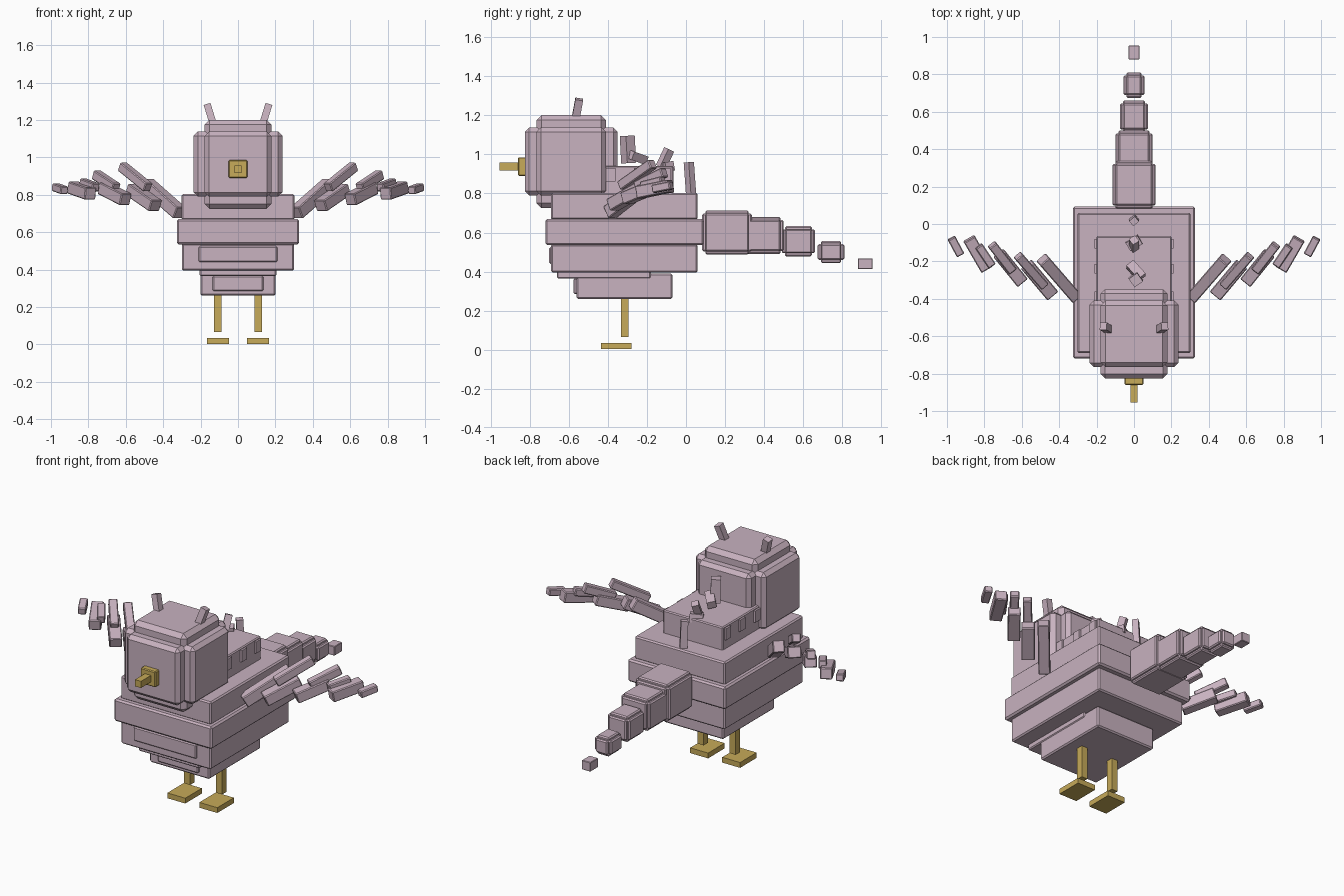
import bpy, math
from mathutils import Vector, Matrix

cube = bpy.data.objects.get("Cube")
if cube:
    bpy.data.objects.remove(cube, do_unlink=True)


def material(name, rgb):
    m = bpy.data.materials.new(name)
    m.use_nodes = True
    m.diffuse_color = (*rgb, 1)
    m.node_tree.nodes["Principled BSDF"].inputs["Base Color"].default_value = (*rgb, 1)
    return m


MAUVE = material("mauve", (0.58, 0.445, 0.525))
GOLD = material("gold", (0.57, 0.405, 0.10))


def block(name, center, size, mat=MAUVE, bevel=0.0, rot=None):
    """Box with optional chamfered edges and rotation matrix."""
    bpy.ops.mesh.primitive_cube_add(size=1)
    ob = bpy.context.object
    ob.name = ob.data.name = name
    ob.data.transform(Matrix.Diagonal((*size, 1)))
    if rot:
        ob.data.transform(rot)
    ob.location = center
    ob.data.materials.append(mat)
    if bevel:
        mod = ob.modifiers.new("chamfer", "BEVEL")
        mod.width = bevel
        mod.segments = 1
    return ob


def span(name, half_x, y, z, mat=MAUVE, bevel=0.0, x=0.0):
    """Box given by its half width and its y and z ranges."""
    return block(name, (x, sum(y) / 2, sum(z) / 2),
                 (2 * half_x, y[1] - y[0], z[1] - z[0]), mat, bevel)


def rounded_block(name, center, half, step, bevel):
    """Three crossed boxes, each stretched along one axis."""
    for axis, tag in enumerate(("wide", "deep", "tall")):
        size = [2 * (h - (0 if i == axis else step)) for i, h in enumerate(half)]
        block(f"{name}_{tag}", center, size, MAUVE, bevel)


# Stepped body
span("belly", 0.20, (-0.56, -0.07), (0.26, 0.39), bevel=0.008)
span("belly_panel", 0.135, (-0.575, -0.5), (0.285, 0.365), bevel=0.006)
span("belly_step", 0.205, (-0.66, -0.18), (0.365, 0.41), bevel=0.006)
span("lower_body", 0.30, (-0.69, 0.06), (0.395, 0.54), bevel=0.008)
span("chest_panel", 0.21, (-0.70, -0.6), (0.44, 0.525), bevel=0.006)
span("middle_body", 0.327, (-0.72, 0.093), (0.535, 0.67), bevel=0.01)
span("upper_body", 0.302, (-0.69, 0.06), (0.665, 0.803), bevel=0.008)
span("back_block", 0.20, (-0.45, -0.065), (0.79, 0.94), bevel=0.006)
for side in (-1, 1):
    for y in (-0.385, -0.24, -0.105):
        block("back_stud", (side * 0.203, y, 0.895), (0.016, 0.05, 0.07))

# Head
span("head_tall", 0.178, (-0.765, -0.41), (0.725, 1.2), bevel=0.025)
span("head_wide", 0.237, (-0.765, -0.41), (0.79, 1.137), bevel=0.022)
span("head_deep", 0.178, (-0.825, -0.35), (0.79, 1.137), bevel=0.022)
span("beak_base", 0.05, (-0.86, -0.82), (0.89, 0.985), GOLD, 0.005)
span("beak_tip", 0.02, (-0.955, -0.855), (0.917, 0.957), GOLD)

# Ear tufts, legs and feet
for side, tag in ((-1, "right"), (1, "left")):
    tilt = Matrix.Rotation(math.radians(17 * side), 4, "Y") @ Matrix.Rotation(math.radians(-10), 4, "X")
    block(f"{tag}_ear_tuft", (side * 0.15, -0.555, 1.235), (0.038, 0.04, 0.10), rot=tilt)
    span(f"{tag}_leg", 0.02, (-0.333, -0.293), (0.065, 0.262), GOLD, x=side * 0.107)
    span(f"{tag}_foot", 0.06, (-0.436, -0.278), (0.003, 0.035), GOLD, x=side * 0.107)

# Tail, shrinking and sinking toward the tip: center y, center z, half sizes
tail = [(0.21, 0.60, 0.115, 0.127, 0.112), (0.395, 0.585, 0.098, 0.105, 0.095),
        (0.575, 0.555, 0.075, 0.085, 0.077), (0.742, 0.50, 0.056, 0.068, 0.057)]
for i, (y, z, *half) in enumerate(tail):
    rounded_block(f"tail_{i + 1}", (0, y, z), half, 0.016, 0.007)
block("tail_tip", (0, 0.917, 0.44), (0.058, 0.074, 0.056), bevel=0.003)

# Loose feathers standing on the back: position, size, lean and turn
for pos, size, lean, turn in [((0.01, -0.297, 1.025), (0.055, 0.055, 0.14), 3, 35),
                              ((0.01, -0.25, 0.985), (0.05, 0.10, 0.045), -20, 40),
                              ((0.0, -0.107, 0.98), (0.04, 0.04, 0.10), -25, 35),
                              ((0.0, -0.10, 0.935), (0.075, 0.05, 0.05), 10, 30),
                              ((0.0, 0.02, 0.88), (0.04, 0.035, 0.16), 4, 40)]:
    rot = Matrix.Rotation(math.radians(lean), 4, "X") @ Matrix.Rotation(math.radians(turn), 4, "Z")
    block("back_feather", pos, size, rot=rot)

# Wings: center, (length, width, thickness), yaw, pitch
wing = [((0.40, -0.29, 0.78), (0.31, 0.065, 0.07), 49, 30),
        ((0.505, -0.30, 0.785), (0.22, 0.075, 0.065), 50, 24),
        ((0.55, -0.25, 0.895), (0.24, 0.05, 0.05), 49, 28),
        ((0.66, -0.235, 0.805), (0.20, 0.07, 0.065), 51, 18),
        ((0.705, -0.18, 0.872), (0.19, 0.05, 0.05), 52, 22),
        ((0.835, -0.16, 0.822), (0.19, 0.068, 0.065), 60, 10),
        ((0.795, -0.17, 0.852), (0.13, 0.045, 0.045), 56, 12),
        ((0.952, -0.12, 0.832), (0.105, 0.045, 0.042), 62, 10)]
for side, tag in ((-1, "right"), (1, "left")):
    for i, (c, size, yaw, pitch) in enumerate(wing):
        # Reversing yaw and pitch along x mirrors the feather
        rot = (Matrix.Rotation(math.radians(yaw * side), 4, "Z")
               @ Matrix.Rotation(math.radians(-pitch * side), 4, "Y"))
        block(f"{tag}_wing_feather_{i + 1}", (side * c[0], c[1], c[2]), size, bevel=0.005, rot=rot)
